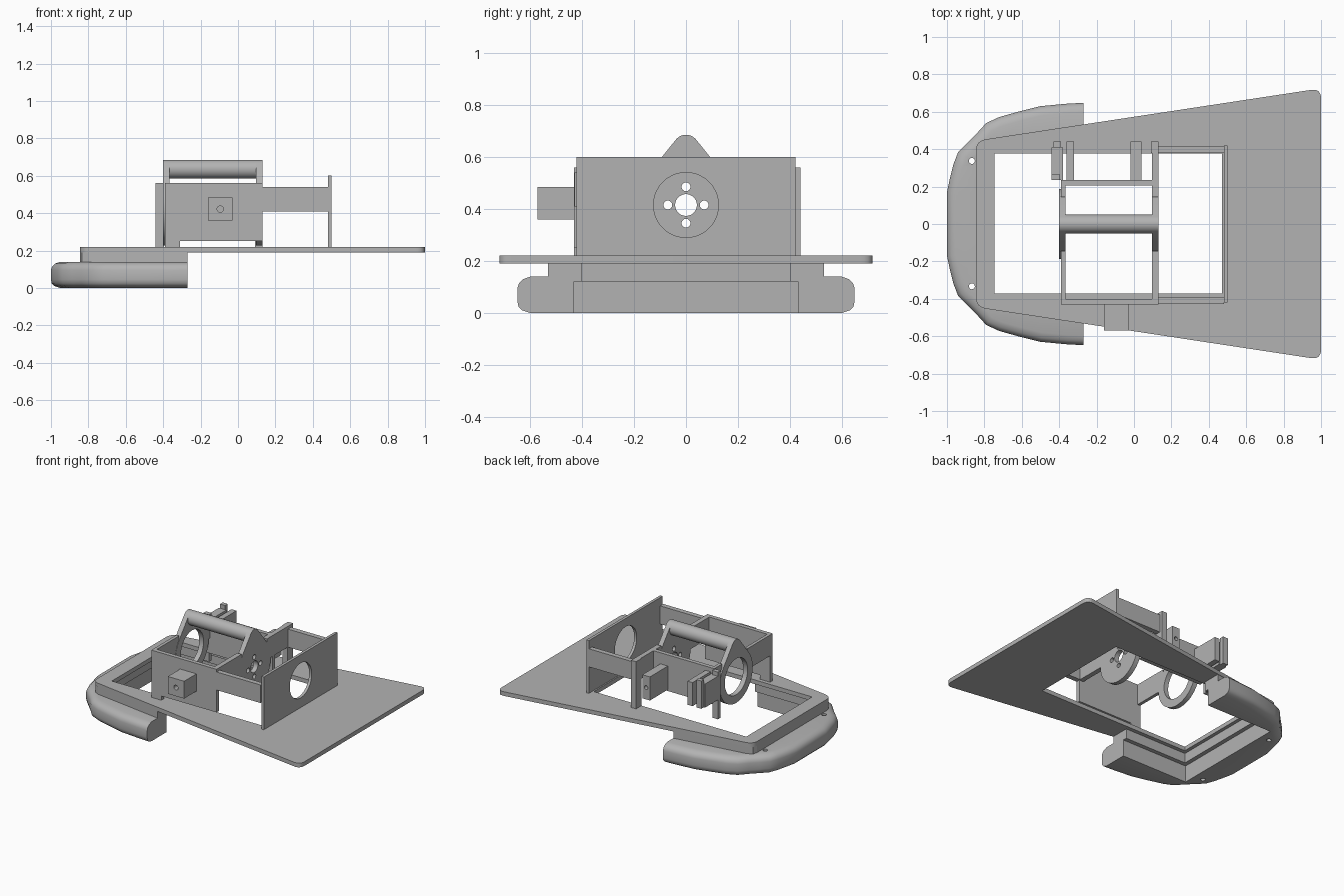
import bpy, bmesh, math
from mathutils import Vector

if "Cube" in bpy.data.objects:
    bpy.data.objects.remove(bpy.data.objects["Cube"])

grey = bpy.data.materials.new("plain_grey")
grey.use_nodes = True
GREY = (0.45, 0.45, 0.45, 1)
grey.diffuse_color = GREY
grey.node_tree.nodes["Principled BSDF"].inputs["Base Color"].default_value = GREY


def finish(name, bm):
    bmesh.ops.remove_doubles(bm, verts=bm.verts, dist=0.0001)
    bmesh.ops.recalc_face_normals(bm, faces=bm.faces)
    mesh = bpy.data.meshes.new(name)
    bm.to_mesh(mesh)
    bm.free()
    mesh.materials.append(grey)
    obj = bpy.data.objects.new(name, mesh)
    bpy.context.collection.objects.link(obj)
    return obj


def prism(name, points, start, end, axis="z"):
    """Extrude a 2D outline: (x, y) along z, (y, z) along x, (x, z) along y."""
    place = {"z": lambda a, b, c: (a, b, c),
             "x": lambda a, b, c: (c, a, b),
             "y": lambda a, b, c: (a, c, b)}[axis]
    bm = bmesh.new()
    face = bm.faces.new([bm.verts.new(place(a, b, start)) for a, b in points])
    out = bmesh.ops.extrude_face_region(bm, geom=[face], use_keep_orig=True)
    move = Vector(place(0, 0, end - start))
    new = [g for g in out["geom"] if isinstance(g, bmesh.types.BMVert)]
    bmesh.ops.translate(bm, verts=new, vec=move)
    return finish(name, bm)


def box(name, x, y, z):
    return prism(name, [(x[0], y[0]), (x[1], y[0]), (x[1], y[1]), (x[0], y[1])], *z)


def circle(a, b, r, n=40):
    return [(a + r * math.cos(math.tau * i / n), b + r * math.sin(math.tau * i / n))
            for i in range(n)]


def cut(obj, cutter):
    mod = obj.modifiers.new("cut", "BOOLEAN")
    mod.operation = "DIFFERENCE"
    mod.solver = "EXACT"
    mod.object = cutter
    bpy.context.view_layer.update()
    dg = bpy.context.evaluated_depsgraph_get()
    mesh = bpy.data.meshes.new_from_object(obj.evaluated_get(dg))
    obj.modifiers.clear()
    obj.data = mesh
    bpy.data.objects.remove(cutter)


def smooth(obj, angle=30):
    bpy.ops.object.select_all(action="DESELECT")
    obj.select_set(True)
    bpy.context.view_layer.objects.active = obj
    bpy.ops.object.shade_smooth_by_angle(angle=math.radians(angle))


def rounded(points, radius, steps=6):
    result = []
    for i, p in enumerate(points):
        p = Vector(p)
        a = p + (Vector(points[i - 1]) - p).normalized() * radius
        b = p + (Vector(points[(i + 1) % len(points)]) - p).normalized() * radius
        for k in range(steps + 1):
            t = k / steps
            result.append(tuple(a * (1 - t) ** 2 + p * 2 * t * (1 - t) + b * t * t))
    return result


# Base plate with its rectangular opening
plate = prism("base_plate", rounded([(-0.845, -0.445), (1, -0.725),
                                     (1, 0.725), (-0.845, 0.445)], 0.055), 0.19, 0.22)
cut(plate, box("opening", (-0.745, 0.47), (-0.372, 0.378), (0.1, 0.3)))
smooth(plate)

# Riser between plate and bumper
half = [(-0.27, 0.40), (-0.27, 0.53), (-0.80, 0.45), (-0.835, 0.43), (-0.845, 0.40)]
inner = [(-0.77, -0.40), (-0.77, 0.40)]
prism("riser", half + [(x, -y) for x, y in reversed(half)] + inner, 0.12, 0.19)

# U-shaped bumper: rounded section swept round the nose
side = [(-0.27, 0.648), (-0.36, 0.643), (-0.50, 0.63), (-0.62, 0.60), (-0.72, 0.572),
        (-0.79, 0.54), (-0.84, 0.485), (-0.89, 0.435), (-0.94, 0.385),
        (-0.965, 0.32), (-0.985, 0.24), (-1.0, 0.17)]
path = [Vector(p) for p in side + [(x, -y) for x, y in reversed(side)]]
section = [(0.05, 0), (0.018, 0.01), (0.004, 0.025), (0, 0.045), (0, 0.095),
           (0.006, 0.115), (0.022, 0.13), (0.05, 0.14)]
bm = bmesh.new()
rings = []
for i, p in enumerate(path):
    t = (path[min(i + 1, len(path) - 1)] - path[max(i - 1, 0)]).normalized()
    n = Vector((-t.y, t.x))
    if i in (0, len(path) - 1):
        n = Vector((0, -math.copysign(1, p.y)))
    core = (max(p.x, -0.80), max(-0.43, min(0.43, p.y)))
    ring = [(core[0], core[1], 0)]
    ring += [(p.x + n.x * d, p.y + n.y * d, z) for d, z in section]
    ring += [(core[0], core[1], 0.14)]
    rings.append([bm.verts.new(v) for v in ring])
for r, s in zip(rings, rings[1:]):
    for j in range(len(r)):
        k = (j + 1) % len(r)
        bm.faces.new((r[j], r[k], s[k], s[j]))
bm.faces.new(rings[0])
bm.faces.new(rings[-1])
bumper = finish("bumper", bm)
for y in (-0.333, 0.337):
    cut(bumper, prism("screw_hole", circle(-0.867, y, 0.016, 20), -0.1, 0.3))
smooth(bumper, 35)

# Tail panel with a round window, and its two rails
tail = box("tail_panel", (0.48, 0.50), (-0.42, 0.42), (0.22, 0.60))
cut(tail, prism("window", circle(0, 0.415, 0.125), 0.4, 0.6, "x"))
smooth(tail)
for label, y in (("front", -0.41), ("back", 0.40)):
    box(label + "_rail", (0.13, 0.48), (y - 0.018, y + 0.018), (0.41, 0.54))

# Front panel with foot and drilled block
prism("front_panel", [(-0.39, 0.22), (-0.31, 0.22), (-0.31, 0.25), (0.13, 0.25),
                      (0.13, 0.56), (-0.39, 0.56)], -0.43, -0.40, "y")
block = box("front_block", (-0.16, -0.03), (-0.57, -0.43), (0.36, 0.485))
cut(block, prism("bore", circle(-0.095, 0.422, 0.017, 20), -0.6, -0.45, "y"))

# Teardrop end plates: a disc tapering up to the handle
HUB, TOP, BIG, SMALL = 0.415, 0.635, 0.188, 0.05
tangent = math.asin((BIG - SMALL) / (TOP - HUB))
outline = []
for i in range(13):
    a = tangent + (math.pi - 2 * tangent) * i / 12
    outline.append((SMALL * math.cos(a), TOP + SMALL * math.sin(a)))
for i in range(33):
    a = math.pi - tangent + (math.pi + 2 * tangent) * i / 32
    outline.append((BIG * math.cos(a), HUB + BIG * math.sin(a)))

ring = prism("ring_plate", outline, -0.40, -0.365, "x")
cut(ring, prism("ring_hole", circle(0, HUB, 0.13), -0.5, -0.3, "x"))
hub = prism("hub_plate", outline, 0.095, 0.13, "x")
holes = [(0, 0, 0.042)] + [(0.07 * a, 0.07 * b, 0.017)
                           for a, b in ((1, 0), (-1, 0), (0, 1), (0, -1))]
for y, z, r in holes:
    cut(hub, prism("hub_hole", circle(y, HUB + z, r, 24), 0, 0.2, "x"))
smooth(ring)
smooth(hub)
smooth(prism("handle", circle(0, TOP, SMALL), -0.365, 0.095, "x"))

# Beams joining the end plates to the front panel and back wall
for label, x, back in (("left", (0.095, 0.13), 0.44), ("right", (-0.39, -0.367), 0.235)):
    box(label + "_front_beam", x, (-0.40, -0.145), (0.41, 0.56))
    box(label + "_back_beam", x, (0.145, back), (0.41, 0.56))
box("back_wall", (-0.39, 0.13), (0.205, 0.235), (0.30, 0.56))
box("back_post", (0.09, 0.13), (0.38, 0.44), (0.22, 0.56))

# Drilled brackets behind the back wall
for label, x, z in (("inner", (-0.02, 0.04), (0.31, 0.48)),
                    ("outer", (-0.44, -0.38), (0.36, 0.53))):
    bracket = box(label + "_bracket", x, (0.235, 0.44 if label == "inner" else 0.41), z)
    mid = sum(z) / 2
    cut(bracket, prism("bore", circle(sum(x) / 2, mid, 0.014, 20), 0.36, 0.5, "y"))
box("bracket_arm", (-0.36, -0.32), (0.235, 0.44), (0.36, 0.53))
box("bracket_column", (-0.44, -0.395), (0.235, 0.265), (0.22, 0.56))
box("bracket_tab", (-0.43, -0.39), (0.41, 0.44), (0.36, 0.56))
